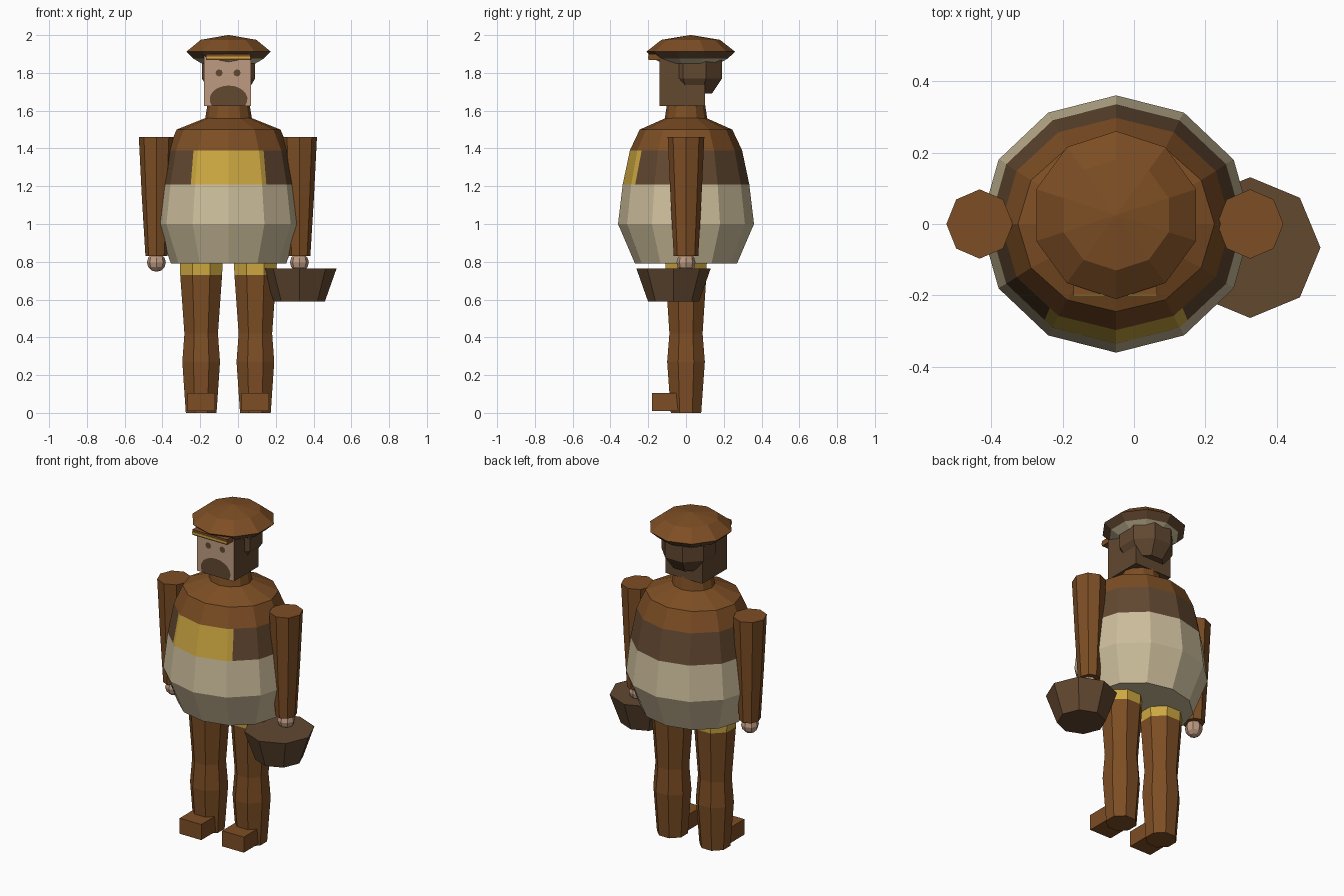
import bpy, bmesh
from math import sin, cos, pi, radians
from mathutils import Vector

cube = bpy.data.objects.get("Cube")
if cube:
    bpy.data.objects.remove(cube, do_unlink=True)


def material(name, rgb):
    m = bpy.data.materials.new(name)
    m.use_nodes = True
    m.diffuse_color = (*rgb, 1)
    bsdf = next(n for n in m.node_tree.nodes if n.type == 'BSDF_PRINCIPLED')
    bsdf.inputs["Base Color"].default_value = (*rgb, 1)
    return m


BROWN = material("warm brown", (0.205, 0.076, 0.018))
DARK = material("dark brown", (0.122, 0.065, 0.03))
BEIGE = material("beige cloth", (0.61, 0.515, 0.33))
YELLOW = material("mustard yellow", (0.61, 0.39, 0.053))
SKIN = material("skin", (0.515, 0.33, 0.223))


def finish(name, bm, mats):
    mesh = bpy.data.meshes.new(name)
    bm.to_mesh(mesh)
    bm.free()
    for m in mats:
        mesh.materials.append(m)
    obj = bpy.data.objects.new(name, mesh)
    bpy.context.collection.objects.link(obj)
    return obj


def loft_mesh(cx, cy, sides, rings, bands=None, flat=False):
    """Stack of (z, x radius, y radius) rings, bottom to top, with end caps."""
    bm = bmesh.new()
    start = pi / 2 + (pi / sides if flat else 0)
    loops = []
    for z, rx, ry in rings:
        angles = [start + 2 * pi * i / sides for i in range(sides)]
        loops.append([bm.verts.new((cx + rx * cos(a), cy + ry * sin(a), z)) for a in angles])
    bands = bands or [0] * (len(rings) - 1)
    for low, high, band in zip(loops, loops[1:], bands):
        for i in range(sides):
            j = (i + 1) % sides
            bm.faces.new((low[i], low[j], high[j], high[i])).material_index = band
    bm.faces.new(loops[0][::-1]).material_index = bands[0]
    bm.faces.new(loops[-1]).material_index = bands[-1]
    return bm


def loft(name, mats, *args, **kw):
    return finish(name, loft_mesh(*args, **kw), mats)


def box_mesh(low, high):
    bm = bmesh.new()
    bmesh.ops.create_cube(bm, size=1)
    low, high = Vector(low), Vector(high)
    for v in bm.verts:
        v.co = (low + high) / 2 + v.co * (high - low)
    return bm


def face_plate(name, mat, cx, cz, rx, rz, y, first, last, steps):
    """Flat painted shape on the face, an elliptical arc closed by a chord."""
    bm = bmesh.new()
    angles = [radians(first + (last - first) * i / steps) for i in range(steps + 1)]
    bm.faces.new([bm.verts.new((cx + rx * cos(a), y, cz + rz * sin(a))) for a in angles])
    return finish(name, bm, [mat])


MID = -0.05  # the body's centre line

# Torso: shirt, dark jacket band, shoulders, with a coloured chest panel
CHEST_LOW, CHEST_HIGH = 1.21, 1.39
torso = loft_mesh(MID, 0, 12, [
    (0.79, 0.305, 0.27), (1.0, 0.38, 0.36), (CHEST_LOW, 0.355, 0.335),
    (CHEST_HIGH, 0.322, 0.297), (1.5, 0.275, 0.245), (1.56, 0.125, 0.11)],
    bands=[0, 0, 1, 2, 2])


def on_chest(f):
    c = f.calc_center_median()
    return CHEST_LOW < c.z < CHEST_HIGH and c.y < 0


for side in (-1, 1):
    faces = [f for f in torso.faces if on_chest(f)]
    geom = set(faces) | {e for f in faces for e in f.edges} | {v for f in faces for v in f.verts}
    bmesh.ops.bisect_plane(torso, geom=list(geom), dist=1e-5,
                           plane_co=(MID + side * 0.2, 0, CHEST_LOW),
                           plane_no=(side, 0, 0.08))
for f in torso.faces:
    if on_chest(f) and abs(f.calc_center_median().x - MID) < 0.19:
        f.material_index = 3
finish("torso", torso, [BEIGE, DARK, BROWN, YELLOW])

loft("neck", [BROWN], MID, 0, 12, [(1.54, 0.127, 0.115), (1.64, 0.11, 0.1)])

# Head: skin on the front, hair on the other sides
head = box_mesh((-0.18, -0.14, 1.625), (0.07, 0.1, 1.9))
for f in head.faces:
    f.normal_update()
    f.material_index = 1 if f.normal.y < -0.5 else 0
finish("head", head, [DARK, SKIN])
loft("back_hair", [DARK], MID, 0.045, 8,
     [(1.69, 0.1, 0.1), (1.77, 0.152, 0.157), (1.87, 0.152, 0.157)], flat=True)
face_plate("beard", DARK, MID, 1.66, 0.1, 0.073, -0.144, -28, 208, 14)
for label, x in (("right", -0.1), ("left", -0.005)):
    face_plate(label + "_eye", DARK, x, 1.8, 0.019, 0.019, -0.144, 0, 315, 7)

# Cap with a pale band beneath, and a visor with a trim strip
loft("cap", [BEIGE, DARK, BROWN], MID, 0.025, 10, [
    (1.85, 0.15, 0.15), (1.875, 0.195, 0.195), (1.912, 0.235, 0.235),
    (1.975, 0.155, 0.155), (2.0, 0.005, 0.005)], bands=[0, 1, 2, 2])
finish("visor", box_mesh((-0.17, -0.198, 1.868), (0.065, -0.13, 1.9)), [BROWN])
finish("visor_trim", box_mesh((-0.17, -0.201, 1.877), (0.065, -0.197, 1.888)), [YELLOW])

# Arms and hands
for label, x in (("right", -0.432), ("left", 0.325)):
    loft(label + "_arm", [BROWN], x, 0, 8, [
        (0.83, 0.058, 0.065), (1.14, 0.077, 0.082), (1.46, 0.093, 0.097)])
    hand = bmesh.new()
    bmesh.ops.create_uvsphere(hand, u_segments=8, v_segments=6, radius=0.05)
    bmesh.ops.translate(hand, verts=hand.verts, vec=(x, 0, 0.797))
    finish(label + "_hand", hand, [SKIN])

# Legs and feet
for label, x in (("right", -0.195), ("left", 0.092)):
    loft(label + "_leg", [BROWN, YELLOW], x, 0, 8, [
        (0, 0.088, 0.087), (0.27, 0.108, 0.108), (0.42, 0.096, 0.095),
        (0.73, 0.12, 0.117), (0.82, 0.124, 0.12)], bands=[0, 0, 0, 1], flat=True)
    finish(label + "_foot", box_mesh((x - 0.073, -0.18, 0.01), (x + 0.073, 0, 0.105)), [BROWN])

# Basket carried in the left hand
loft("basket", [DARK], 0.325, -0.066, 8, [(0.59, 0.135, 0.135), (0.765, 0.197, 0.197)])
